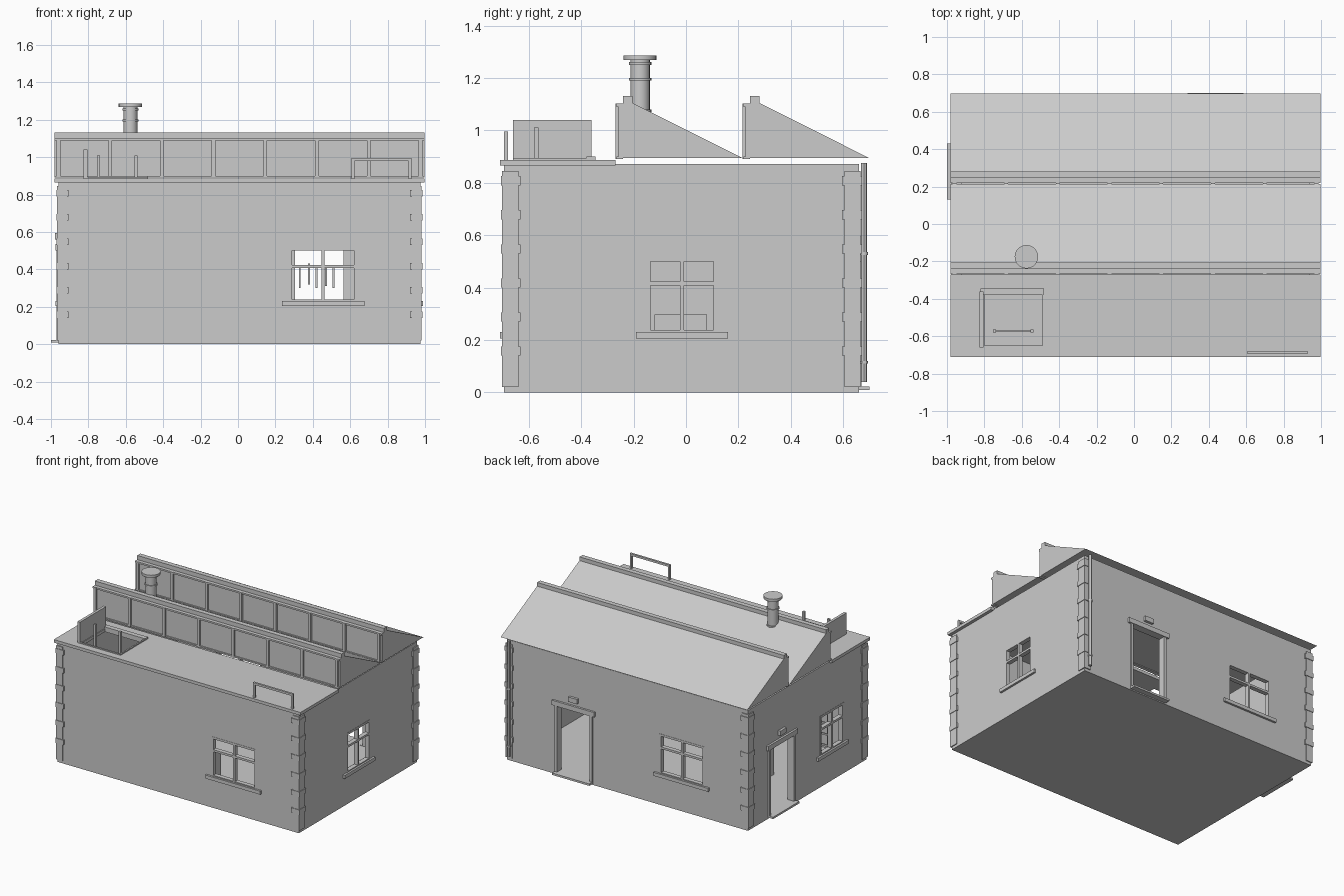
import bpy, bmesh
from mathutils import Vector

if "Cube" in bpy.data.objects:
    bpy.data.objects.remove(bpy.data.objects["Cube"], do_unlink=True)

GREY = (0.6, 0.6, 0.6, 1)
mat = bpy.data.materials.new("plain_grey")
mat.use_nodes = True
mat.diffuse_color = GREY
mat.node_tree.nodes["Principled BSDF"].inputs["Base Color"].default_value = GREY


def finish(name, bm):
    bmesh.ops.recalc_face_normals(bm, faces=bm.faces)
    me = bpy.data.meshes.new(name)
    bm.to_mesh(me)
    bm.free()
    me.materials.append(mat)
    ob = bpy.data.objects.new(name, me)
    bpy.context.collection.objects.link(ob)
    return ob


def add_box(bm, a, b):
    a, b = Vector(a), Vector(b)
    verts = bmesh.ops.create_cube(bm, size=1)["verts"]
    for v in verts:
        v.co = Vector([(a[i] + b[i]) / 2 + v.co[i] * (b[i] - a[i]) for i in range(3)])


def boxes(name, parts):
    bm = bmesh.new()
    for a, b in parts:
        add_box(bm, a, b)
    return finish(name, bm)


def prism(name, outline, axis, lo, hi):
    """Extrude a closed outline of points along an axis vector."""
    bm = bmesh.new()
    axis = Vector(axis)
    face = bm.faces.new([bm.verts.new(Vector(p) + axis * lo) for p in outline])
    new = bmesh.ops.extrude_face_region(bm, geom=[face])["geom"]
    bmesh.ops.translate(bm, vec=axis * (hi - lo), verts=[g for g in new if isinstance(g, bmesh.types.BMVert)])
    return finish(name, bm)


def cut(ob, parts):
    for part in parts:
        cutter = boxes("cutter", [part])
        cutter.hide_render = True
        mod = ob.modifiers.new("opening", "BOOLEAN")
        mod.object, mod.operation, mod.solver = cutter, "DIFFERENCE", "EXACT"
        bpy.context.view_layer.objects.active = ob
        bpy.ops.object.modifier_apply(modifier=mod.name)
        bpy.data.objects.remove(cutter, do_unlink=True)


X0, X1, Y0, Y1, TOP = -0.96, 0.975, -0.695, 0.66, 0.872
RX0, RX1 = -0.98, 0.998
THICK = 0.04

# Each wall maps (along, outward, up) to world space
WALLS = {
    "front": lambda u, d, z: (u, Y0 - d, z),
    "back": lambda u, d, z: (u, Y1 + d, z),
    "left": lambda u, d, z: (X1 + d, u, z),
    "right": lambda u, d, z: (X0 - d, u, z),
}


def wall_box(wall, u0, u1, d0, d1, z0, z1):
    w = WALLS[wall]
    return w(u0, d0, z0), w(u1, d1, z1)


# Wall shell with openings
WINDOWS = [("front", 0.455, 0.36), ("back", -0.43, 0.36), ("left", -0.015, 0.27), ("right", -0.3, 0.27)]
DOORS = [("back", 0.435, 0.26), ("right", 0.28, 0.26)]
SILL, HEAD, FLOOR, DOOR_TOP = 0.23, 0.515, 0.02, 0.5

shell = boxes("walls", [((X0, Y0, 0), (X1, Y1, TOP))])
openings = [((X0 + THICK, Y0 + THICK, FLOOR), (X1 - THICK, Y1 - THICK, 1))]
openings += [wall_box(w, c - s / 2, c + s / 2, -0.1, 0.1, SILL, HEAD) for w, c, s in WINDOWS]
openings += [wall_box(w, c - s / 2, c + s / 2, -0.1, 0.1, FLOOR, DOOR_TOP) for w, c, s in DOORS]
cut(shell, openings)

# Window frames, glazing bars and sills
for wall, c, s in WINDOWS:
    h, t = s / 2, 0.015
    bars = [(c - h, c - h + t, SILL, HEAD), (c + h - t, c + h, SILL, HEAD),
            (c - h, c + h, HEAD - t, HEAD), (c - h, c + h, SILL, SILL + t / 2),
            (c - t / 2, c + t / 2, SILL, HEAD), (c - h, c + h, 0.408, 0.423)]
    boxes(wall + "_window_frame", [wall_box(wall, a, b, -0.03, 0.002, z0, z1) for a, b, z0, z1 in bars])
    boxes(wall + "_window_sill", [wall_box(wall, c - h - 0.04, c + h + 0.04, -0.04, 0.015, 0.205, SILL)])

# Door surrounds, thresholds and lamps
for wall, c, s in DOORS:
    h = s / 2
    boxes(wall + "_door_surround", [
        wall_box(wall, c - h - 0.02, c - h, -0.04, 0.01, FLOOR, DOOR_TOP),
        wall_box(wall, c + h, c + h + 0.02, -0.04, 0.01, FLOOR, DOOR_TOP),
        wall_box(wall, c - h - 0.04, c + h + 0.04, -0.04, 0.015, DOOR_TOP, DOOR_TOP + 0.035)])
    boxes(wall + "_door_step", [wall_box(wall, c - 0.15, c + 0.15, -0.04, 0.04, 0.008, 0.022)])
    boxes(wall + "_door_lamp", [wall_box(wall, c - 0.035, c + 0.035, 0, 0.018, 0.56, 0.595)])

# Corner stones: a column with wider blocks on it
for x, sx in ((X0, 1), (X1, -1)):
    for y, sy in ((Y0, 1), (Y1, -1)):
        parts = [((x - sx * 0.007, y - sy * 0.007, 0.02), (x + sx * 0.045, y + sy * 0.055, 0.845))]
        for i in range(6):
            z = 0.14 + i * 0.13
            parts.append(((x - sx * 0.011, y - sy * 0.011, z), (x + sx * 0.055, y + sy * 0.064, z + 0.035)))
        boxes("corner_stones", parts)

# Stepped sign board with raised rim on the back wall
sign = [(0.46, 0.84), (-0.4, 0.84), (-0.4, 0.74), (-0.78, 0.74), (-0.78, 0.63), (-0.22, 0.63), (-0.22, 0.72), (0.46, 0.72)]
bm = bmesh.new()
panel = bm.faces.new([bm.verts.new((x, Y1 + 0.003, z)) for x, z in sign])
rim = bmesh.ops.inset_region(bm, faces=[panel], thickness=0.01)["faces"]
new = bmesh.ops.extrude_face_region(bm, geom=rim)["geom"]
bmesh.ops.translate(bm, vec=(0, 0.01, 0), verts=[g for g in new if isinstance(g, bmesh.types.BMVert)])
finish("sign_board", bm)

# Flat front roof with hatch
roof = boxes("flat_roof", [((RX0, -0.71, 0.865), (RX1, -0.27, 0.887))])
cut(roof, [((-0.8, -0.65, 0.8), (-0.49, -0.38, 1))])
boxes("hatch_lid", [((-0.825, -0.66, 0.887), (-0.805, -0.36, 1.04))])
boxes("hatch_rim", [((-0.82, -0.66, 0.885), (-0.48, -0.65, 0.895)), ((-0.82, -0.38, 0.885), (-0.48, -0.345, 0.9)),
                    ((-0.49, -0.66, 0.885), (-0.48, -0.345, 0.895))])

# Ladder under the hatch
ladder = [((x - 0.008, -0.58, FLOOR), (x + 0.008, -0.564, 1.01)) for x in (-0.745, -0.545)]
ladder += [((-0.745, -0.577, 0.08 + i * 0.08), (-0.545, -0.567, 0.092 + i * 0.08)) for i in range(10)]
boxes("ladder", ladder)

# Front safety rail
boxes("roof_rail", [((0.607, -0.695, 0.885), (0.622, -0.68, 0.995)), ((0.912, -0.695, 0.885), (0.927, -0.68, 0.995)),
                    ((0.607, -0.695, 0.98), (0.927, -0.68, 0.995))])

# Sawtooth roof bays with glazed fronts and ridge caps
for y, end in ((-0.27, 0.215), (0.215, 0.698)):
    outline = [(0, y + 0.013, 0.895), (0, y + 0.013, 1.095), (0, y + 0.065, 1.105), (0, end, 0.895)]
    prism("sawtooth_roof", outline, (1, 0, 0), RX0, RX1)
    boxes("ridge_cap", [((RX0, y + 0.03, 1.09), (RX1, y + 0.065, 1.132))])
    frame = [((RX0, y + 0.004, 1.09), (RX1, y + 0.03, 1.102)), ((RX0, y + 0.004, 0.89), (RX1, y + 0.03, 0.9))]
    for i in range(8):
        x = -0.96 + i * 0.2765
        frame.append(((x - 0.01, y, 0.89), (x + 0.01, y + 0.02, 1.102)))
    boxes("skylight_frame", frame)


def lathe(name, x, y, profile, sides=20):
    bm = bmesh.new()
    for z0, z1, r in profile:
        new = bmesh.ops.create_cone(bm, cap_ends=True, segments=sides, radius1=r, radius2=r, depth=z1 - z0)
        bmesh.ops.translate(bm, vec=(x, y, (z0 + z1) / 2), verts=new["verts"])
    ob = finish(name, bm)
    bpy.ops.object.select_all(action="DESELECT")
    ob.select_set(True)
    bpy.context.view_layer.objects.active = ob
    bpy.ops.object.shade_smooth_by_angle()


# Chimney and drainpipe
lathe("chimney", -0.575, -0.175, [(0.9, 1.27, 0.037), (1.07, 1.08, 0.043), (1.19, 1.2, 0.043),
                                  (1.25, 1.26, 0.043), (1.268, 1.286, 0.063)])
lathe("drainpipe", 0.945, 0.68, [(0.04, 0.875, 0.011), (0.11, 0.12, 0.015), (0.525, 0.535, 0.015)], 12)

# Interior shelf rack, bench and hanging rods
shelf = [((-0.62, -0.12, z), (-0.32, 0.08, z + 0.012)) for z in (0.05, 0.11, 0.17, 0.23, 0.285)]
shelf += [((x, -0.12, FLOOR), (x + 0.012, 0.08, 0.297)) for x in (-0.62, -0.332)]
boxes("shelf_rack", shelf)
boxes("work_cabinet", [((-0.1, -0.64, FLOOR), (0.18, -0.45, 0.3))])
boxes("hanging_rods", [((x - 0.005, -0.345, z), (x + 0.005, -0.335, z + 0.11))
                       for x, z in ((0.33, 0.3), (0.38, 0.32), (0.42, 0.3), (0.47, 0.31), (0.51, 0.3))])
